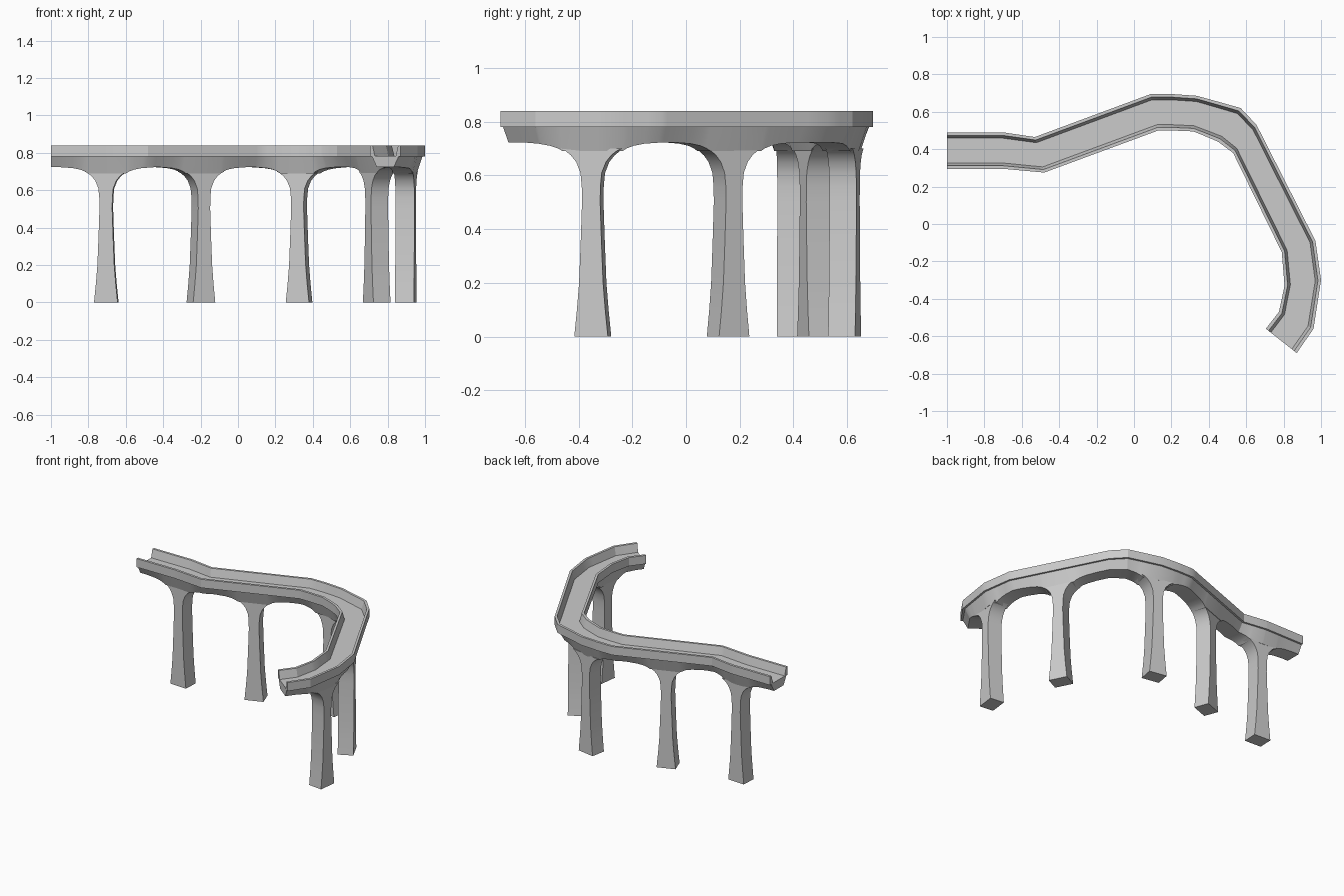
import bpy, bmesh, math
from mathutils import Vector

if "Cube" in bpy.data.objects:
    bpy.data.objects.remove(bpy.data.objects["Cube"])

# Paired outer / inner edges of the deck in plan
OUTER = [(-1, .49), (-.70, .49), (-.53, .465), (.09, .695), (.2, .695), (.34, .685),
         (.57, .62), (.655, .53), (.97, -.09), (1, -.30), (.96, -.56), (.87, -.69)]
INNER = [(-1, .295), (-.70, .295), (-.48, .275), (.13, .50), (.2, .50), (.32, .495),
         (.45, .44), (.53, .38), (.79, -.15), (.805, -.33), (.775, -.47), (.705, -.56)]
PIERS = [(-.705, .39), (-.195, .48), (.325, .59), (.735, .155), (.895, -.345)]
# Underside height by distance from a pier, pier half length by height
ARCH = [(0, .69), (.10, .69), (.115, .70), (.14, .71), (.18, .718), (.25, .723)]
PIER = [(0, .063), (.1, .053), (.2, .045), (.35, .039), (.5, .034), (.56, .035), (.61, .040),
        (.65, .056), (.675, .076), (.69, .095), (.70, .115)]

outer = [Vector(p) for p in OUTER]
inner = [Vector(p) for p in INNER]
mid = [(a + b) / 2 for a, b in zip(outer, inner)]
arc = [0.0]
for a, b in zip(mid, mid[1:]):
    arc.append(arc[-1] + (b - a).length)


def lerp_table(table, d):
    for (x0, z0), (x1, z1) in zip(table, table[1:]):
        if d <= x1:
            return z0 + (z1 - z0) * (d - x0) / (x1 - x0)
    return table[-1][1]


def station(s):
    """Centre and half-width vector of the deck at arc length s."""
    i = 0
    while i < len(arc) - 2 and s > arc[i + 1]:
        i += 1
    t = (s - arc[i]) / (arc[i + 1] - arc[i])
    a, b = outer[i].lerp(outer[i + 1], t), inner[i].lerp(inner[i + 1], t)
    return (a + b) / 2, (a - b) / 2


def loft(name, rings):
    bm = bmesh.new()
    rows = [[bm.verts.new(p) for p in r] for r in rings]
    n = len(rows[0])
    for a, b in zip(rows, rows[1:]):
        for j in range(n):
            bm.faces.new((a[j], a[(j + 1) % n], b[(j + 1) % n], b[j]))
    bm.faces.new(rows[0])
    bm.faces.new(rows[-1][::-1])
    bmesh.ops.recalc_face_normals(bm, faces=bm.faces)
    me = bpy.data.meshes.new(name)
    bm.to_mesh(me)
    bm.free()
    ob = bpy.data.objects.new(name, me)
    bpy.context.collection.objects.link(ob)
    bpy.ops.object.select_all(action='DESELECT')
    bpy.context.view_layer.objects.active = ob
    ob.select_set(True)
    bpy.ops.object.shade_smooth_by_angle(angle=math.radians(25))
    return ob


# Arc length of each pier
total = arc[-1]
samples = [total * k / 800 for k in range(801)]
pier_s = [min(samples, key=lambda s: (station(s)[0] - Vector(p)).length) for p in PIERS]

# Channel-shaped deck with arched underside
cuts = set(arc)
for s in pier_s:
    for d, _ in ARCH:
        cuts.update(c for c in (s - d, s + d) if 0 < c < total)
stops = []
for s in sorted(cuts):
    if not stops or s - stops[-1] > .004:
        stops.append(s)
rings = []
for s in stops:
    c, w = station(s)
    zb = lerp_table(ARCH, min(abs(s - p) for p in pier_s))
    half = [(.55, zb), (.86, .78), (1, .78), (1, .84), (.83, .84), (.68, .783)]
    prof = half + [(-u, z) for u, z in reversed(half)]
    rings.append([(*(c + w * u), z) for u, z in prof])
loft("channel_deck", rings)

# Flared piers
for k, s in enumerate(pier_s):
    c, _ = station(s)
    t = (station(min(s + .05, total))[0] - station(s - .05)[0]).normalized()
    n = Vector((-t.y, t.x))
    rings = []
    for z, h in PIER:
        rings.append([(*(c + t * h * a + n * .051 * b), z)
                      for a, b in ((-1, -1), (1, -1), (1, 1), (-1, 1))])
    loft(f"pier_{k + 1}", rings)
